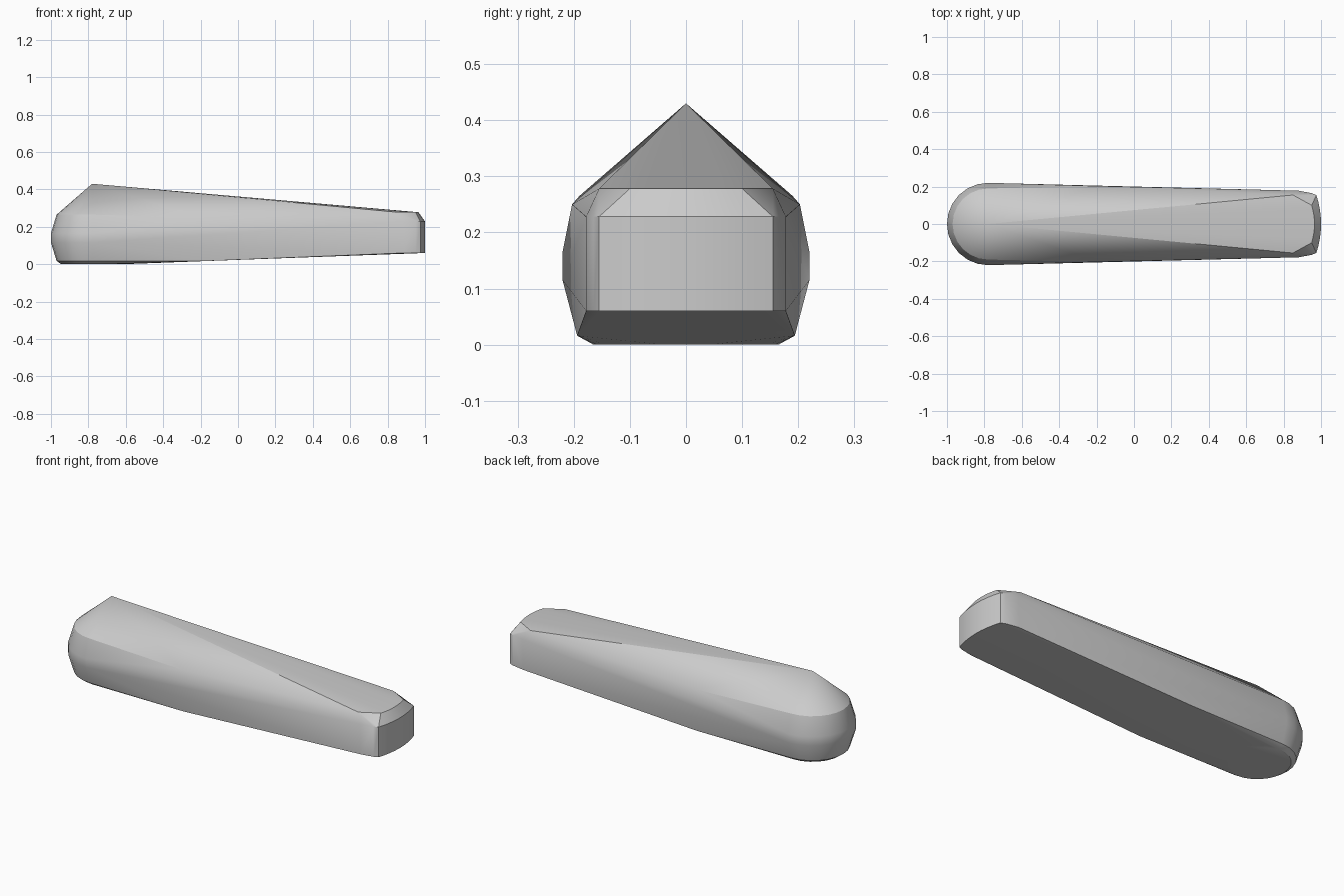
import bpy, bmesh, math

cube = bpy.data.objects.get("Cube")
if cube:
    bpy.data.objects.remove(cube, do_unlink=True)

# Plain grey material
grey = bpy.data.materials.new("light_grey")
grey.use_nodes = True
colour = (0.6, 0.6, 0.6, 1)
grey.diffuse_color = colour
grey.node_tree.nodes["Principled BSDF"].inputs["Base Color"].default_value = colour

points = []

# Rounded heel: stacked rings under a pointed peak
HEEL_X = -0.78
for z, r in ((0, 0.165), (0.018, 0.19), (0.115, 0.22), (0.165, 0.22), (0.265, 0.19)):
    for i in range(24):
        a = math.tau * i / 24
        points.append((HEEL_X + r * math.cos(a), r * math.sin(a), z))
points.append((HEEL_X, 0, 0.43))


# Bowed blunt tip, with a chamfer around its upper rim
def bowed_edge(z, half_width, nose_x, bow):
    for i in range(-4, 5):
        t = i / 4
        points.append((nose_x - bow * t * t, half_width * t, z))


for z in (0.06, 0.228):
    bowed_edge(z, 0.155, 1.0, 0.025)
    for side in (-1, 1):
        points.append((0.95, side * 0.165, z))
        points.append((0.88, side * 0.178, z))
bowed_edge(0.278, 0.1, 0.965, 0.015)
points += [(0.85, side * 0.155, 0.278) for side in (-1, 1)]

# Waist corners that give the flanks their crease
for side in (-1, 1):
    points.append((-0.2, side * 0.203, 0.25))
    points.append((-0.2, side * 0.194, 0.016))

# Wrap everything in one convex skin
bm = bmesh.new()
for p in points:
    bm.verts.new(p)
hull = bmesh.ops.convex_hull(bm, input=bm.verts)
spare = {g for g in hull["geom_interior"] + hull["geom_unused"]
         if isinstance(g, bmesh.types.BMVert)}
bmesh.ops.delete(bm, geom=list(spare), context="VERTS")
bmesh.ops.dissolve_limit(bm, angle_limit=math.radians(0.5), verts=bm.verts, edges=bm.edges)
bmesh.ops.recalc_face_normals(bm, faces=bm.faces)

mesh = bpy.data.meshes.new("tapered_body")
bm.to_mesh(mesh)
bm.free()
mesh.materials.append(grey)
body = bpy.data.objects.new("tapered_body", mesh)
bpy.context.collection.objects.link(body)

# Soft shading with crisp edges
bpy.context.view_layer.objects.active = body
body.select_set(True)
bpy.ops.object.shade_smooth_by_angle(angle=math.radians(30))
